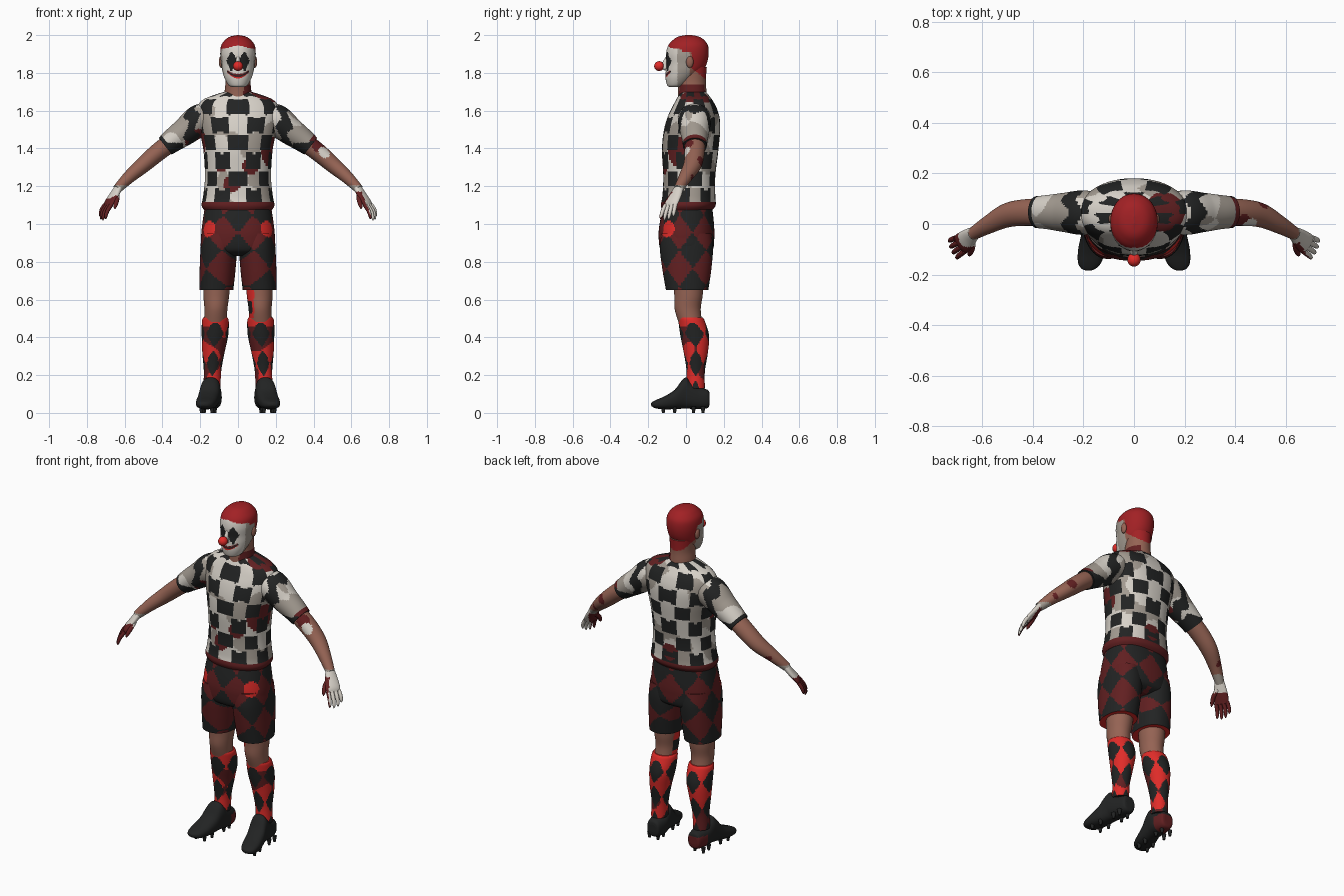
import bpy, bmesh, math
from mathutils import Vector, noise

cube = bpy.data.objects.get("Cube")
if cube:
    bpy.data.objects.remove(cube)

COLOURS = [("skin", (.30, .125, .088)), ("charcoal", (.016, .017, .017)), ("ivory", (.68, .64, .58)),
           ("warm_grey", (.37, .33, .285)), ("dark_red", (.12, .014, .015)),
           ("hair_red", (.36, .015, .018)), ("bright_red", (.75, .025, .022))]
SKIN, BLACK, IVORY, GREY, DARK, HAIR, RED = range(7)
MATS = []
for label, rgb in COLOURS:
    m = bpy.data.materials.new(label)
    m.use_nodes = True
    m.diffuse_color = (*rgb, 1)
    bsdf = m.node_tree.nodes["Principled BSDF"]
    bsdf.inputs["Base Color"].default_value = (*rgb, 1)
    bsdf.inputs["Roughness"].default_value = .7
    MATS.append(m)


def spline(keys, n):
    """Smooth rows through the key rows."""
    rows = []
    for i in range(len(keys) - 1):
        k = [keys[max(0, min(len(keys) - 1, i + d))] for d in (-1, 0, 1, 2)]
        for j in range(n):
            t = j / n
            rows.append([.5 * (2 * b + (c - a) * t + (2 * a - 5 * b + 4 * c - d) * t * t
                               + (3 * b - a - 3 * c + d) * t ** 3) for a, b, c, d in zip(*k)])
    return rows + [list(keys[-1])]


def loft(name, keys, rule, n=10, segs=96, axis=None, hint=(1, 0, 0), power=1.0):
    """Skin key rows (x, y, z, half width, half depth); rule picks a colour per face."""
    rows = spline(keys, n)
    cs = [Vector(r[:3]) for r in rows]
    bm = bmesh.new()
    rings = []
    for i, r in enumerate(rows):
        t = Vector(axis) if axis else (cs[min(i + 1, len(cs) - 1)] - cs[max(i - 1, 0)]).normalized()
        a = Vector(hint)
        a = (a - t * a.dot(t)).normalized()
        b = t.cross(a)
        ring = []
        for j in range(segs):
            th = math.tau * j / segs
            s, c = math.sin(th), math.cos(th)
            s, c = (math.copysign(abs(v) ** power, v) for v in (s, c))
            ring.append(bm.verts.new(cs[i] + a * s * r[3] - b * c * r[4]))
        rings.append(ring)
    for i in range(len(rings) - 1):
        for j in range(segs):
            k = (j + 1) % segs
            f = bm.faces.new((rings[i][j], rings[i][k], rings[i + 1][k], rings[i + 1][j]))
            f.smooth = True
            f.material_index = rule(f.calc_center_median(), math.tau * (j + .5) / segs, i / len(rings))
    for ring, i in ((rings[0], 0), (rings[-1], 1)):
        f = bm.faces.new(ring)
        f.material_index = rule(f.calc_center_median(), 0, i)
    bmesh.ops.recalc_face_normals(bm, faces=bm.faces)
    me = bpy.data.meshes.new(name)
    bm.to_mesh(me)
    bm.free()
    for m in MATS:
        me.materials.append(m)
    ob = bpy.data.objects.new(name, me)
    bpy.context.collection.objects.link(ob)
    return ob


def ball(name, pos, radii, mat):
    x, y, z = pos
    a, b, c = radii
    keys = [(x, y, z - c * math.cos(u), a * math.sin(u) + .0005, b * math.sin(u) + .0005)
            for u in (math.pi * i / 14 for i in range(15))]
    return loft(name, keys, lambda p, th, f: mat, 1, 28, axis=(0, 0, 1))


def upright(rows, s=1):
    """Rows of (z, centre x, half width, front y, back y) to loft keys."""
    return [(s * cx, (y0 + y1) / 2, z, rx, (y1 - y0) / 2) for z, cx, rx, y0, y1 in rows]


def near(p, spots):
    return any((p - Vector(q[:3])).length < q[3] for q in spots)


def diamond(turns, z0, period, p, th, bias=0):
    return math.cos(turns * th) + math.cos(math.tau * (p.z - z0) / period) > bias


STAINS = [(-.035, -.12, 1.21, .045), (.07, -.12, 1.31, .045), (-.09, -.11, 1.31, .035), (.18, -.03, 1.38, .085),
          (-.21, 0, 1.44, .07), (.13, .05, 1.69, .085), (0, .16, 1.18, .05)]


# Shirt: staggered rows of dark lozenges, widest at mid height
def pale(p):
    return GREY if noise.noise(p * 8) + abs(p.x) * .9 > .16 else IVORY


def shirt_rule(p, th, f):
    u, v = 7 * th, math.tau * (p.z - 1.43) / .19
    dark = math.cos(u) * math.cos(v) + .17 * (math.cos(2 * v) - math.cos(2 * u)) > .02
    if p.z < 1.12 or near(p, STAINS):
        return BLACK if p.z > 1.15 and dark else DARK
    return BLACK if dark else pale(p)


loft("shirt", upright([(1.075, 0, .18, -.125, .14), (1.1, 0, .193, -.133, .157), (1.15, 0, .184, -.125, .155),
                       (1.25, 0, .175, -.12, .155), (1.38, 0, .182, -.127, .17), (1.48, 0, .2, -.12, .18),
                       (1.56, 0, .215, -.1, .178), (1.62, 0, .215, -.072, .16), (1.658, 0, .185, -.052, .138),
                       (1.685, 0, .12, -.037, .118), (1.7, 0, .07, -.025, .105)]),
     shirt_rule, 9, 126, (0, 0, 1), power=.9)


# Neck and head
def nape_line(y):
    return 1.825 - .8 * (y - .03)


def neck_rule(p, th, f):
    if p.y > .03 and p.z > nape_line(p.y):
        return HAIR
    return DARK if p.x > .03 and p.z < 1.74 else SKIN


def head_rule(p, th, f):
    x, y, z = abs(p.x), p.y, p.z
    hairline = 1.945 - .02 * x / .09 if y < -.02 else (1.91 if y < .03 else nape_line(y))
    if z > hairline:
        return HAIR
    if y > .02:
        return SKIN
    if y > -.045:
        return GREY
    patch = abs(x - .033) / .03 + abs(z - 1.863) / .058 < 1 and abs(z - 1.863) < .043
    if patch or (abs(x - .036) < .006 and 1.81 < z < 1.91):
        return BLACK
    smile = z - (1.783 + 8 * x * x)
    if x < .058 and abs(smile) < .013 - .1 * x:
        return BLACK if abs(smile) < .003 else (RED if smile < -.006 else DARK)
    return IVORY


loft("neck", upright([(1.65, 0, .075, -.045, .115), (1.71, 0, .07, -.042, .108), (1.76, 0, .066, -.045, .105),
                      (1.83, 0, .07, -.05, .11)]), neck_rule, 12, 64, (0, 0, 1))
loft("head", upright([(1.725, 0, .03, -.088, -.03), (1.735, 0, .05, -.1, 0), (1.77, 0, .07, -.108, .045),
                      (1.81, 0, .083, -.107, .088), (1.85, 0, .089, -.104, .11), (1.9, 0, .094, -.106, .12),
                      (1.945, 0, .089, -.094, .116), (1.975, 0, .068, -.068, .095), (1.992, 0, .042, -.04, .068),
                      (2, 0, .004, 0, .03)]), head_rule, 10, 144, (0, 0, 1), power=.97)
loft("nose_bridge", [(0, -.098, 1.885, .009, .01), (0, -.112, 1.85, .012, .014), (0, -.112, 1.825, .016, .016),
                     (0, -.105, 1.813, .008, .008)], lambda p, th, f: IVORY, 5, 20, (0, 0, 1))
ball("clown_nose", (0, -.142, 1.836), (.026, .026, .026), RED)


# Shorts
def shorts_rule(p, th, f):
    if near(p, [(s * .16, -.1, .975, .045) for s in (1, -1)]) or p.z < .6505:
        return RED
    return BLACK if diamond(7, .86, .19, p, math.atan2(p.x * .78, -p.y)) else DARK


loft("shorts_hips", upright([(.83, 0, .1, -.08, .09), (.86, 0, .188, -.132, .14), (.93, 0, .195, -.145, .15),
                             (1.0, 0, .189, -.14, .148), (1.095, 0, .175, -.12, .138)]),
     shorts_rule, 10, 120, (0, 0, 1), power=.85)


# Sleeve, arm, hand, leg and foot colours
def sleeve_rule(p, th, f):
    x = abs(p.x)
    if p.x > 0 and f > .85 and p.z > 1.44:
        return DARK
    if .215 < x + .015 * math.cos(5 * th) < .275 or f > .87 or (x > .29 and p.z < 1.43):
        return BLACK
    return DARK if near(p, STAINS) else pale(p)


def arm_rule(p, th, f):
    if near(p, [(.46, -.01, 1.385, .035)]) or p.z < 1.205:
        return IVORY if p.z > 1.3 else GREY
    spots = [(.43, 0, 1.42, .04), (.5, .07, 1.33, .03), (.575, .02, 1.25, .022), (-.57, .03, 1.25, .02)]
    return DARK if near(p, spots) else SKIN


def hand_rule(p, th, f):
    if p.x < 0:
        return DARK if p.z < 1.135 or p.y < -.09 else IVORY
    return DARK if p.x < .682 - (p.z - 1.1) * .4 and p.z < 1.17 else IVORY


def leg_rule(p, th, f):
    if 0 < p.x < .085 and p.z > .5 and p.y < .04:
        return BLACK if abs(p.z - .56) < .03 and p.x < .075 else RED
    return SKIN


def sock_rule(p, th, f):
    if p.z < .475 and diamond(4, .42, .16, p, th, .12):
        return BLACK
    bright = p.z > .46 or (p.y > .06 and p.z > .26) or noise.noise(p * 9 + Vector((2, 0, 0))) > .05
    return RED if bright else DARK


def shoe_rule(p, th, f):
    return DARK if p.x < 0 and p.y > .06 and p.z < .1 else BLACK


for s, side in ((1, "left"), (-1, "right")):
    def flip(keys):
        return [(s * k[0], *k[1:]) for k in keys]

    ball(side + "_ear", (s * .089, .02, 1.858), (.012, .019, .031), SKIN)
    loft(side + "_sleeve", flip([(.12, .045, 1.572, .075, .068), (.2, .045, 1.55, .088, .084),
                                 (.28, .046, 1.49, .077, .073), (.34, .047, 1.447, .068, .064),
                                 (.385, .047, 1.412, .063, .056)]), sleeve_rule, 12, 70, hint=(0, 1, 0))
    loft(side + "_arm", flip([(.33, .045, 1.45, .055, .05), (.42, .046, 1.383, .053, .048),
                              (.5, .035, 1.315, .048, .043), (.575, -.002, 1.25, .036, .034),
                              (.64, -.04, 1.185, .025, .024)]), arm_rule, 12, 48, hint=(0, 1, 0))
    # Hand: palm, four fingers and a thumb
    across = Vector((-.55 * s, -.83, 0))
    loft(side + "_palm", flip([(.632, -.035, 1.195, .025, .02), (.655, -.054, 1.155, .036, .018),
                               (.68, -.076, 1.115, .042, .016), (.69, -.084, 1.092, .036, .01)]),
         hand_rule, 8, 32, hint=across)
    for i, (finger, long) in enumerate((("little", .75), ("ring", .95), ("middle", 1.0), ("index", .92))):
        base = Vector((s * .688, -.082, 1.102)) + across * (i - 1.5) * .021
        bend = [(0, 0, 0), (.022, -.012, -.035), (.032, -.02, -.068), (.032, -.022, -.083)]
        path = [base + Vector((s * x, y - (i - 1.5) * .004 * x / .03, z)) * long for x, y, z in bend]
        loft(side + "_" + finger + "_finger", [(*q, r, r) for q, r in zip(path, (.011, .0105, .008, .002))],
             hand_rule, 4, 14, hint=across)
    loft(side + "_thumb", flip([(.642, -.06, 1.155, .014, .014), (.642, -.095, 1.125, .013, .012),
                                (.65, -.118, 1.095, .01, .009), (.652, -.125, 1.08, .002, .002)]),
         hand_rule, 5, 16)

    # Leg with shorts, knee, sock and shoe
    loft(side + "_shorts_leg", upright([(.95, .102, .088, -.13, .135), (.87, .102, .096, -.138, .143),
                                        (.76, .108, .095, -.125, .134), (.65, .115, .09, -.106, .118)], s),
         shorts_rule, 14, 80, (0, 0, 1), power=.9)
    loft(side + "_leg", upright([(.7, .112, .073, -.065, .095), (.62, .115, .068, -.062, .088),
                                 (.55, .117, .061, -.06, .078), (.48, .12, .06, -.04, .085)], s),
         leg_rule, 10, 60, (0, 0, 1))
    loft(side + "_sock", upright([(.505, .12, .064, -.042, .088), (.485, .12, .071, -.04, .1),
                                  (.41, .122, .07, -.03, .122), (.32, .13, .059, -.012, .116),
                                  (.22, .135, .046, .003, .1), (.13, .138, .046, 0, .1)], s),
         sock_rule, 12, 64, (0, 0, 1))
    profile = [(.125, .135, .025, .055, .1), (.115, .135, .04, .026, .122), (.06, .137, .051, .02, .138),
               (.02, .142, .053, .022, .17), (0, .145, .053, .022, .188), (-.025, .15, .054, .022, .168),
               (-.06, .158, .055, .02, .122), (-.11, .168, .054, .019, .09), (-.155, .176, .045, .023, .07),
               (-.178, .18, .026, .032, .058), (-.185, .181, .006, .042, .05)]
    loft(side + "_shoe", [(s * cx, y, (a + b) / 2, w, (b - a) / 2) for y, cx, w, a, b in profile],
         shoe_rule, 6, 40, (0, -1, 0), power=.8)
    for i, y in enumerate((.09, .04, -.06, -.12)):
        for k in (-1, 1):
            x = s * (.15 - .13 * min(y, 0)) + k * .028
            loft(side + "_stud", [(x, y, 0, .007, .007), (x, y, .035, .013, .013)],
                 lambda p, th, f: BLACK, 1, 12, (0, 0, 1))
